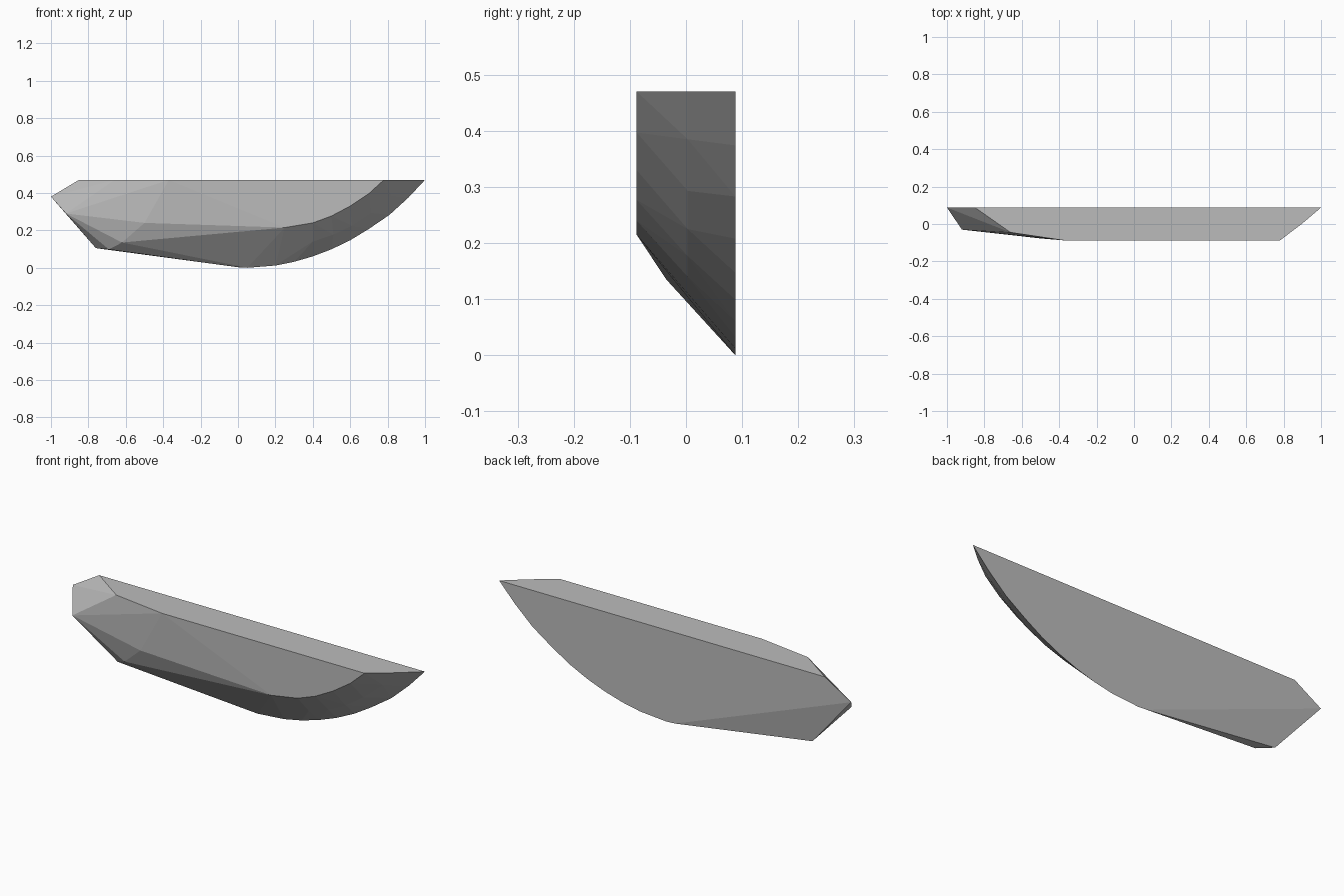
import bpy, bmesh

cube = bpy.data.objects.get("Cube")
if cube:
    bpy.data.objects.remove(cube)

# Flat back outline (x, z): blunt left end, flat top, curved belly
BACK = [(-1, .38), (-.85, .47), (1, .47), (.91, .374), (.81, .283), (.7, .208),
        (.6, .147), (.5, .099), (.4, .061), (.3, .032), (.2, .012), (.05, 0), (0, .003)]
# Narrower front outline
FRONT = [(-.37, .47), (.78, .47), (.7, .397), (.6, .33), (.5, .277), (.4, .24), (.25, .215)]
# Slightly bulging ridge in the middle of the curved side
RIDGE = [(.9, .47), (.82, .385), (.71, .293), (.61, .225), (.51, .177), (.4, .14)]
# Chipped left end (x, y, z)
CHIPPED = [(-.66, -.045, .47), (-.92, -.03, .29), (-.76, .06, .105),
           (-.69, .01, .098), (-.62, -.035, .135), (-.5, -.077, .24)]

points = [(x, .088, z) for x, z in BACK]
points += [(x, -.088, z) for x, z in FRONT]
points += [(x, .003, z) for x, z in RIDGE]
points += CHIPPED

# Wrap the outlines into one faceted solid
bm = bmesh.new()
for p in points:
    bm.verts.new(p)
hull = bmesh.ops.convex_hull(bm, input=bm.verts)
loose = [v for v in bm.verts if not v.link_faces]
bmesh.ops.delete(bm, geom=loose, context='VERTS')
bmesh.ops.dissolve_limit(bm, angle_limit=.01, verts=bm.verts, edges=bm.edges)
bmesh.ops.recalc_face_normals(bm, faces=bm.faces)

mesh = bpy.data.meshes.new("stone_slab")
bm.to_mesh(mesh)
bm.free()
slab = bpy.data.objects.new("stone_slab", mesh)
bpy.context.collection.objects.link(slab)

# Plain grey stone
stone = bpy.data.materials.new("grey_stone")
stone.use_nodes = True
grey = (.5, .5, .5, 1)
stone.diffuse_color = grey
stone.node_tree.nodes["Principled BSDF"].inputs["Base Color"].default_value = grey
mesh.materials.append(stone)
